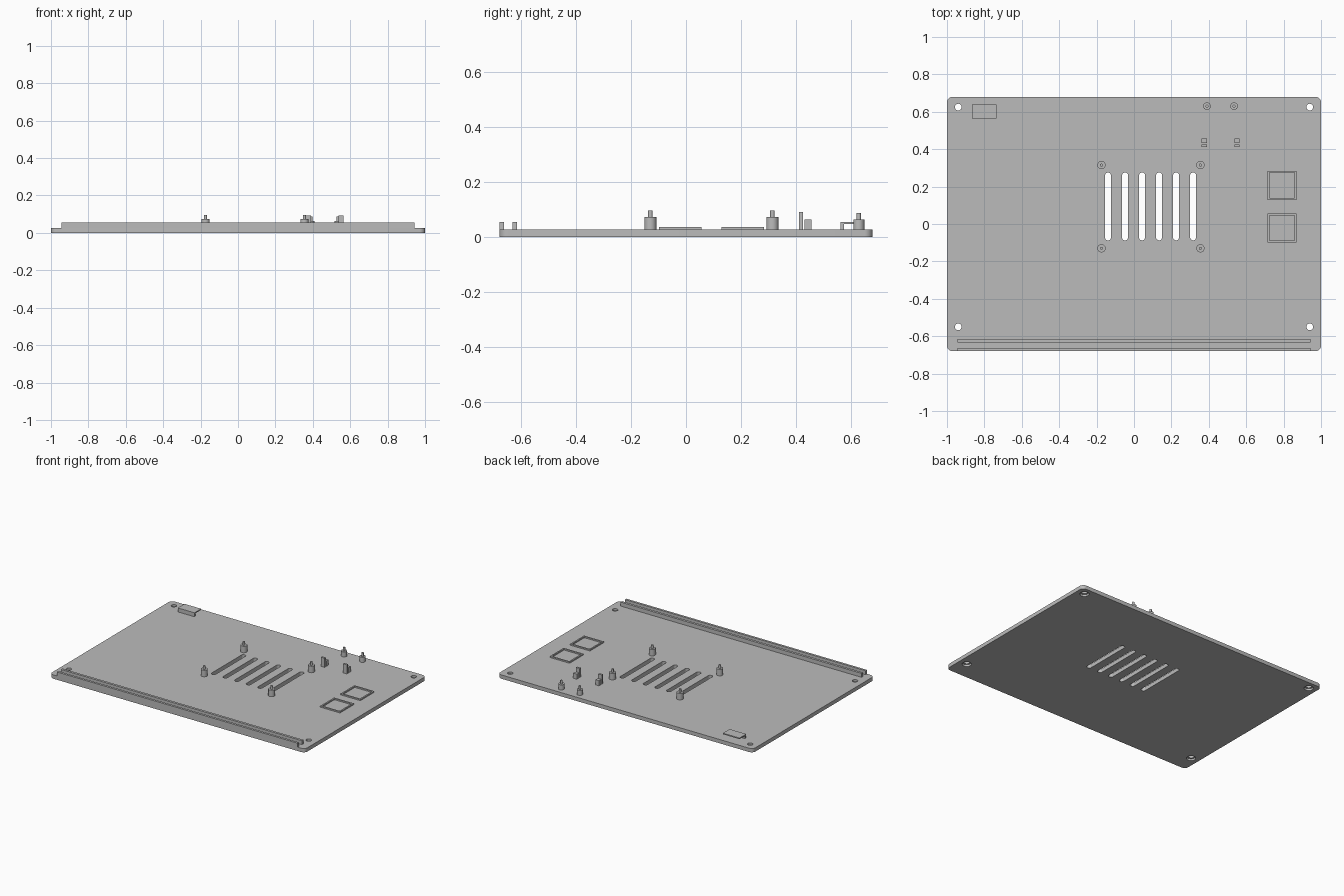
import bpy, bmesh, math

if "Cube" in bpy.data.objects:
    bpy.data.objects.remove(bpy.data.objects["Cube"])

TOP = 0.027  # upper face of the base plate

grey = bpy.data.materials.new("plain grey")
grey.use_nodes = True
grey.diffuse_color = (0.5, 0.5, 0.5, 1)
grey.node_tree.nodes["Principled BSDF"].inputs["Base Color"].default_value = (0.5, 0.5, 0.5, 1)


def rounded(cx, cy, w, h, r=0.0, steps=8):
    """Outline of a rectangle with rounded corners; r = w/2 gives a slot or circle."""
    if r == 0:
        steps = 0
    pts = []
    for i, (sx, sy) in enumerate([(1, 1), (-1, 1), (-1, -1), (1, -1)]):
        for k in range(steps + 1):
            a = (i + k / max(steps, 1)) * math.pi / 2
            pts.append((cx + sx * (w / 2 - r) + r * math.cos(a),
                        cy + sy * (h / 2 - r) + r * math.sin(a)))
    return pts


def circle(cx, cy, r):
    return rounded(cx, cy, 2 * r, 2 * r, r)


def box(x0, x1, y0, y1):
    return rounded((x0 + x1) / 2, (y0 + y1) / 2, x1 - x0, y1 - y0)


def part(name, prisms):
    """One object from a list of (outline, bottom, top) prisms."""
    bm = bmesh.new()
    for outline, z0, z1 in prisms:
        verts = [bm.verts.new((x, y, z0)) for x, y in outline]
        bmesh.ops.remove_doubles(bm, verts=verts, dist=1e-5)
        verts = [v for v in verts if v.is_valid]
        face = bm.faces.new(verts)
        ext = bmesh.ops.extrude_face_region(bm, geom=[face])["geom"]
        up = [v for v in ext if isinstance(v, bmesh.types.BMVert)]
        bmesh.ops.translate(bm, verts=up, vec=(0, 0, z1 - z0))
    bmesh.ops.recalc_face_normals(bm, faces=bm.faces)
    mesh = bpy.data.meshes.new(name)
    bm.to_mesh(mesh)
    bm.free()
    mesh.materials.append(grey)
    obj = bpy.data.objects.new(name, mesh)
    bpy.context.collection.objects.link(obj)
    return obj


def activate(obj):
    bpy.ops.object.select_all(action="DESELECT")
    obj.select_set(True)
    bpy.context.view_layer.objects.active = obj


def cut(obj, prisms):
    cutter = part("cutter", prisms)
    cutter.hide_render = True
    mod = obj.modifiers.new("cut", "BOOLEAN")
    mod.operation = "DIFFERENCE"
    mod.solver = "EXACT"
    mod.object = cutter
    activate(obj)
    bpy.ops.object.modifier_apply(modifier=mod.name)
    bpy.data.objects.remove(cutter)


def smooth(obj):
    activate(obj)
    bpy.ops.object.shade_smooth_by_angle(angle=math.radians(30))


# Base plate with vent slots and counterbored screw holes
plate = part("base_plate", [(rounded(0, 0, 2, 1.36, 0.03), 0, TOP)])
holes = [(x, y) for x in (-0.94, 0.94) for y in (-0.55, 0.625)]
slots = [rounded(-0.139 + 0.091 * i, 0.094, 0.032, 0.363, 0.016) for i in range(6)]
cut(plate, [(s, -0.1, 0.1) for s in slots] + [(circle(x, y, 0.018), -0.1, 0.1) for x, y in holes])
cut(plate, [(circle(x, y, 0.03), -0.1, 0.013) for x, y in holes])
smooth(plate)

# Front rails forming a channel
for name, y0, y1 in (("front_rail", -0.68, -0.664), ("rear_rail", -0.633, -0.616)):
    part(name, [(box(-0.944, 0.944, y0, y1), TOP, 0.055)])


# Round posts with locating pins
def post(name, x, y, r, z, pin_r, pin_z):
    smooth(part(name, [(circle(x, y, r), TOP, z), (circle(x, y, pin_r), z, pin_z)]))


for x in (-0.174, 0.355):
    for y in (-0.13, 0.315):
        post("board_post", x, y, 0.022, 0.073, 0.008, 0.096)
for x in (0.39, 0.535):
    post("small_post", x, 0.63, 0.02, 0.063, 0.008, 0.087)

# Clip pairs: tall thin stop with a lower block behind it
for x in (0.376, 0.55):
    part("clip_stop", [(box(x - 0.014, x + 0.014, 0.412, 0.426), TOP, 0.092)])
    part("clip_block", [(box(x - 0.014, x + 0.014, 0.432, 0.457), TOP, 0.064)])

# Low square frames
for y in (-0.021, 0.207):
    frame = part("square_frame", [(rounded(0.791, y, 0.155, 0.155), TOP, 0.036)])
    cut(frame, [(rounded(0.791, y, 0.135, 0.135), -0.1, 0.1)])

# Hooked bracket, open towards the back
part("hook_bracket", [(box(-0.866, -0.736, 0.563, 0.577), TOP, 0.055),
                      (box(-0.866, -0.736, 0.577, 0.638), 0.047, 0.055)])
